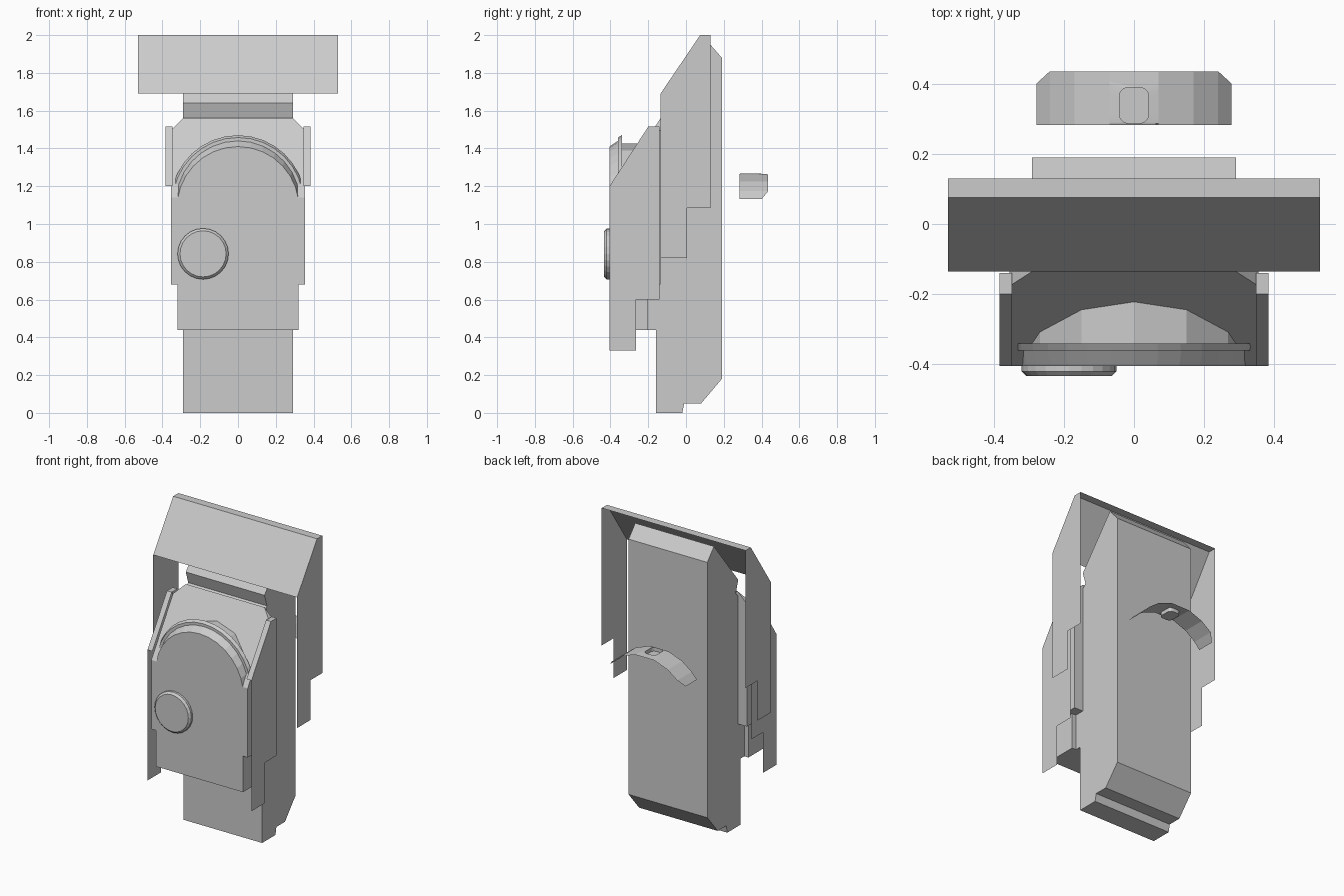
import bpy, bmesh, math
from mathutils import Vector

cube = bpy.data.objects.get("Cube")
if cube:
    bpy.data.objects.remove(cube, do_unlink=True)

grey = bpy.data.materials.new("plain_grey")
grey.use_nodes = True
grey.diffuse_color = (0.6, 0.6, 0.6, 1)
grey.node_tree.nodes["Principled BSDF"].inputs["Base Color"].default_value = (0.6, 0.6, 0.6, 1)


def finish(bm, name, normals=True):
    if normals:
        bmesh.ops.recalc_face_normals(bm, faces=bm.faces)
    mesh = bpy.data.meshes.new(name)
    bm.to_mesh(mesh)
    bm.free()
    mesh.materials.append(grey)
    obj = bpy.data.objects.new(name, mesh)
    bpy.context.collection.objects.link(obj)
    return obj


def loft(bm, rings, caps=True, closed=True):
    """Join rings of equal length with quads, optionally capping the ends."""
    loops = [[bm.verts.new(p) for p in ring] for ring in rings]
    n = len(loops[0])
    for a, b in zip(loops, loops[1:]):
        for i in range(n if closed else n - 1):
            j = (i + 1) % n
            bm.faces.new((a[i], a[j], b[j], b[i]))
    if caps:
        bm.faces.new(loops[0])
        bm.faces.new(loops[-1])


def side_prism(bm, profile, half):
    """Extrude a (y, z) profile across the width."""
    loft(bm, [[(x, y, z) for y, z in profile] for x in (-half, half)])


def box_profile(y0, y1, z0, z1):
    return [(y0, z0), (y1, z0), (y1, z1), (y0, z1)]


def arch(half, top, end, y, steps=14):
    """Points of a circular arch over the width at depth y."""
    sag = top - end
    r = (half * half + sag * sag) / (2 * sag)
    a = math.atan2(half, r - sag)
    return [(r * math.sin(t), y, top - r + r * math.cos(t))
            for t in (a * (2 * i / steps - 1) for i in range(steps + 1))]


# Main body
bm = bmesh.new()
side_prism(bm, [(-0.16, 0), (-0.02, 0), (-0.01, 0.05), (0.08, 0.05), (0.19, 0.18),
                (0.19, 1.88), (0.12, 1.96), (-0.135, 1.64), (-0.11, 1.56),
                (-0.16, 1.5)], 0.29)
finish(bm, "main_body")

# Front housing with sloped top and clipped upper corners
bm = bmesh.new()
side_prism(bm, [(-0.405, 0.68), (-0.135, 0.68), (-0.135, 1.56), (-0.405, 1.14)], 0.355)
for s in (-1, 1):
    cut = bmesh.ops.bisect_plane(bm, geom=bm.verts[:] + bm.edges[:] + bm.faces[:],
                                 plane_co=(s * 0.29, 0, 1.56), plane_no=(s, 0, 1),
                                 clear_outer=True)
    bmesh.ops.holes_fill(bm, edges=[e for e in bm.edges if e.is_boundary])
finish(bm, "front_housing")

# Lower step of the housing
bm = bmesh.new()
side_prism(bm, box_profile(-0.405, -0.2, 0.44, 0.68), 0.32)
side_prism(bm, box_profile(-0.2, -0.15, 0.44, 0.68), 0.29)
finish(bm, "housing_lower_step")

# Arched cover, its raised lip and the barrel behind
bm = bmesh.new()
loft(bm, [arch(0.32, 1.41, 1.13, -0.405), arch(0.328, 1.44, 1.14, -0.36)])
finish(bm, "arched_cover")
bm = bmesh.new()
loft(bm, [arch(0.34, 1.458, 1.18, -0.36), arch(0.345, 1.47, 1.2, -0.34)])
finish(bm, "arch_lip")
bm = bmesh.new()
loft(bm, [arch(0.33, 1.425, 1.15, -0.34, 6), arch(0.33, 1.425, 1.15, -0.2, 6)])
finish(bm, "arch_barrel")

# Round knob on the front
bm = bmesh.new()
rings = []
for r, y in ((0.135, -0.4), (0.135, -0.42), (0.122, -0.433)):
    rings.append([(-0.185 + r * math.cos(math.tau * i / 24), y,
                   0.842 + r * math.sin(math.tau * i / 24)) for i in range(24)])
loft(bm, rings)
finish(bm, "front_knob")

# Thin side panels with a rim folded inward along the upper edge
panel = [(-0.405, 0.33), (-0.265, 0.33), (-0.265, 0.6), (-0.14, 0.6),
         (-0.14, 1.515), (-0.2, 1.515), (-0.405, 1.2)]
for s, side in ((1, "left"), (-1, "right")):
    bm = bmesh.new()
    bm.faces.new([bm.verts.new((s * 0.383, y, z)) for y, z in panel])
    loft(bm, [[(s * x, y, z) for y, z in panel[4:]] for x in (0.383, 0.347)],
         caps=False, closed=False)
    bmesh.ops.remove_doubles(bm, verts=bm.verts, dist=0.0001)
    finish(bm, side + "_side_panel")

# Top hood: one folded sheet with hanging sides
bm = bmesh.new()
loft(bm, [[(x, y, z) for y, z in ((-0.135, 1.69), (0.075, 2), (0.13, 2))]
          for x in (-0.53, 0.53)], caps=False, closed=False)
hanging = [(-0.135, 1.69), (0.075, 2), (0.13, 2), (0.13, 1.085),
           (0.005, 1.085), (0.005, 0.82), (-0.135, 0.82)]
for x in (-0.53, 0.53):
    bm.faces.new([bm.verts.new((x, y, z)) for y, z in hanging])
bmesh.ops.remove_doubles(bm, verts=bm.verts, dist=0.0001)
finish(bm, "top_hood")

# Curved rear strip with a rounded slot, floating behind the body
slot = []
for cx, cy, start in ((1, 1, 0), (-1, 1, 90), (-1, -1, 180), (1, -1, 270)):
    for k in range(4):
        t = math.radians(start + 30 * k)
        slot.append((cx * 0.017 + 0.025 * math.cos(t),
                     0.338 + cy * 0.026 + 0.025 * math.sin(t)))
outline = [(-0.278, 0.282), (0.278, 0.282), (0.278, 0.4), (0.24, 0.435),
           (-0.24, 0.435), (-0.278, 0.4)]


def strip_height(x):
    return 0.922 + math.sqrt(0.348 ** 2 - x * x)


bm = bmesh.new()
edges = []
for loop in (outline, slot):
    vs = [bm.verts.new((x, y, 0)) for x, y in loop]
    edges += [bm.edges.new((vs[i], vs[i - 1])) for i in range(len(vs))]
bmesh.ops.triangle_fill(bm, use_beauty=True, edges=edges, normal=Vector((0, 0, 1)))
for x in (-0.24, -0.17, -0.07, 0.07, 0.17, 0.24):
    bmesh.ops.bisect_plane(bm, geom=bm.verts[:] + bm.edges[:] + bm.faces[:],
                           plane_co=(x, 0, 0), plane_no=(1, 0, 0))
for v in bm.verts:
    v.co.z = strip_height(v.co.x) if abs(v.co.x) > 0.05 else strip_height(0.07) + 0.004
finish(bm, "rear_strip")

# Shallow pocket under the slot
bm = bmesh.new()
top = strip_height(0.07) + 0.004
loft(bm, [[(x, y, z) for x, y in slot] for z in (top, top - 0.025)], caps=False)
bm.verts.ensure_lookup_table()
bm.faces.new(bm.verts[len(slot):])
finish(bm, "rear_strip_pocket")
